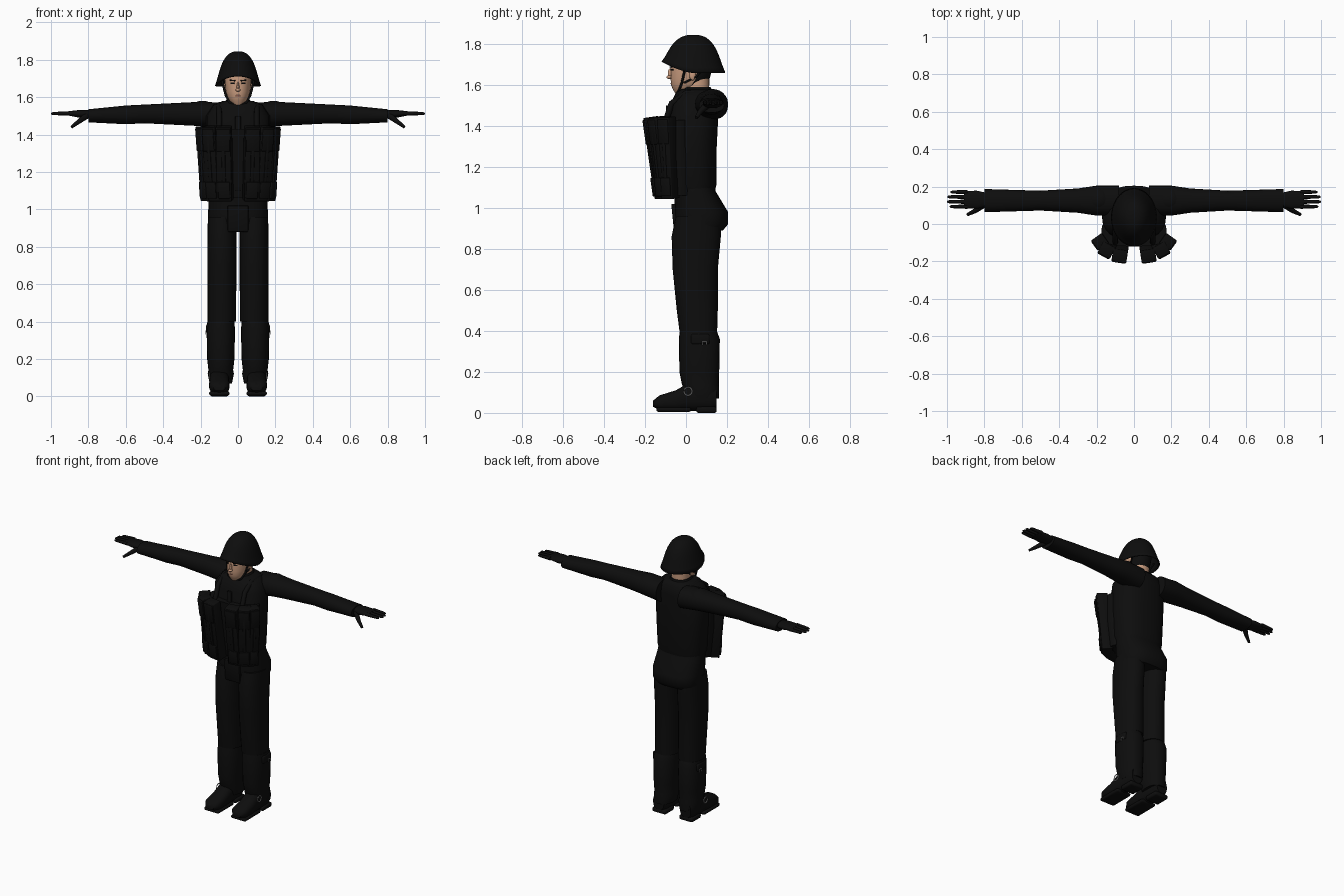
import bpy, bmesh
from math import sin, cos, pi, tau, copysign, radians
from mathutils import Vector, Euler, Matrix

if "Cube" in bpy.data.objects:
    bpy.data.objects.remove(bpy.data.objects["Cube"])


def material(name, *rgb):
    mat = bpy.data.materials.new(name)
    mat.use_nodes = True
    mat.diffuse_color = (*rgb, 1)
    shader = mat.node_tree.nodes["Principled BSDF"]
    shader.inputs["Base Color"].default_value = (*rgb, 1)
    shader.inputs["Roughness"].default_value = .9
    return mat


BLACK = material("black cloth", .004, .004, .004)
SKIN = material("skin", .58, .33, .21)
LIP = material("lip", .36, .15, .11)
METAL = material("grey metal", .35, .35, .35)


def finish(name, bm, mat, mirror=False):
    """Turn a bmesh into a smooth-shaded object, mirrored left to right if asked."""
    bmesh.ops.recalc_face_normals(bm, faces=bm.faces)
    mesh = bpy.data.meshes.new(name)
    bm.to_mesh(mesh)
    bm.free()
    mesh.materials.append(mat)
    part = bpy.data.objects.new(name, mesh)
    bpy.context.collection.objects.link(part)
    bpy.ops.object.select_all(action='DESELECT')
    part.select_set(True)
    bpy.context.view_layer.objects.active = part
    bpy.ops.object.shade_smooth_by_angle(angle=radians(50))
    if mirror:
        part.modifiers.new("mirror", 'MIRROR')
    return part


def bridge(bm, rings):
    """Join rings of points with quads and cap the last one."""
    loops = [[bm.verts.new(point) for point in ring] for ring in rings]
    for low, high in zip(loops, loops[1:]):
        for i in range(len(low)):
            bm.faces.new((low[i - 1], low[i], high[i], high[i - 1]))
    bm.faces.new(loops[-1])
    return loops


def loft(name, axis, side, sections, mat=BLACK, mirror=False, sides=24, power=2.2):
    """Skin rounded sections: place on axis, second centre, two radii.
    The first centre, side, is the same for all sections."""
    rings = []
    for place, centre, wide, deep in sections:
        ring = []
        for i in range(sides):
            c, s = cos(tau * i / sides), sin(tau * i / sides)
            point = [side + wide * copysign(abs(c) ** (2 / power), c),
                     centre + deep * copysign(abs(s) ** (2 / power), s)]
            point.insert("xyz".index(axis), place)
            ring.append(point)
        rings.append(ring)
    bm = bmesh.new()
    bm.faces.new(bridge(bm, rings)[0])
    return finish(name, bm, mat, mirror)


def tube(name, points, radius, mat=BLACK, taper=1, sides=8):
    """Mirrored round tube along a few points."""
    path = [Vector(p) for p in points]
    rings = []
    for k, p in enumerate(path):
        along = path[min(k + 1, len(path) - 1)] - path[max(k - 1, 0)]
        turn = along.to_track_quat('Z', 'Y')
        r = radius * (1 + (taper - 1) * k / (len(path) - 1))
        rings.append([p + turn @ Vector((r * cos(tau * i / sides), r * sin(tau * i / sides), 0))
                      for i in range(sides)])
    bm = bmesh.new()
    bm.faces.new(bridge(bm, rings)[0])
    return finish(name, bm, mat, mirror=True)


def box(name, loc, size, spin=(0, 0, 0), mirror=True, bevel=.004):
    bm = bmesh.new()
    bmesh.ops.create_cube(bm, size=1)
    bmesh.ops.scale(bm, vec=size, verts=bm.verts)
    bmesh.ops.bevel(bm, geom=bm.edges[:], offset=bevel, segments=2, affect='EDGES', profile=.5)
    bmesh.ops.transform(bm, matrix=Matrix.LocRotScale(Vector(loc), Euler(spin), None), verts=bm.verts)
    return finish(name, bm, BLACK, mirror)


def ellipsoid(name, loc, radii, mat=BLACK, mirror=False):
    bm = bmesh.new()
    bmesh.ops.create_uvsphere(bm, u_segments=20, v_segments=12, radius=1)
    bmesh.ops.transform(bm, matrix=Matrix.LocRotScale(Vector(loc), None, Vector(radii)), verts=bm.verts)
    return finish(name, bm, mat, mirror)


# Jacket with a pinched waist, flared tail and collar
loft("jacket_tail", 'z', 0, [(.89, .07, .15, .11), (.92, .075, .16, .13), (.98, .075, .16, .13),
                             (1.08, .045, .155, .1), (1.12, .04, .15, .1)], power=2.5)
loft("jacket_body", 'z', 0, [(1.08, .04, .15, .1), (1.12, .03, .16, .12), (1.3, .03, .17, .12),
                             (1.5, .04, .17, .12), (1.56, .05, .13, .1), (1.58, .05, .08, .08)], power=2.5)
loft("collar", 'z', 0, [(1.55, .045, .085, .09), (1.59, .05, .06, .07)])
box("front_flap", (0, -.055, .95), (.11, .02, .14), (.1, 0, 0), mirror=False)
box("front_closure", (0, -.09, 1.3), (.03, .015, .4), mirror=False)

# Sleeves with padded shoulders
loft("sleeve", 'x', .125, [(.08, 1.5, .08, .07), (.2, 1.51, .08, .065), (.3, 1.51, .065, .06),
                           (.5, 1.51, .053, .05), (.6, 1.505, .056, .05), (.8, 1.5, .062, .035)], mirror=True)
ellipsoid("shoulder_pad", (.19, .13, 1.52), (.08, .07, .06), mirror=True)

# Gloved hands, four fingers fanned by rule, and a drooping thumb
loft("glove_palm", 'x', .13, [(.78, 1.508, .035, .022), (.84, 1.51, .048, .022), (.91, 1.513, .047, .011)],
     mirror=True)
for k, name in enumerate(("index", "middle", "ring", "little")):
    y = .093 + .026 * k
    tip = 1 - .008 * abs(k - 1.4) ** 2
    tube(name + "_finger", [(.89, y, 1.513), (tip - .01, y, 1.512), (tip, y, 1.51)], .012, taper=.4)
tube("thumb", [(.81, .1, 1.5), (.85, .07, 1.47), (.89, .05, 1.44)], .018, taper=.45)

# Trousers: loose legs with a fold at the calf and a gathered cuff
loft("trouser_leg", 'z', .086, [(.96, .06, .075, .11), (.86, .05, .077, .12), (.7, .045, .078, .11),
                                (.5, .055, .076, .1), (.4, .06, .076, .092)], mirror=True)
loft("trouser_calf", 'z', .092, [(.4, .06, .072, .09), (.36, .065, .076, .1), (.2, .065, .073, .097),
                                 (.14, .07, .066, .09), (.12, .075, .07, .087), (.07, .08, .06, .08)],
     mirror=True)
box("calf_pocket", (.155, .07, .36), (.03, .09, .05), bevel=.008)

# Boots with separate sole and heel
loft("boot", 'y', .1, [(-.16, .045, .03, .015), (-.13, .05, .053, .035), (-.05, .06, .055, .05),
                       (.02, .08, .052, .07), (.12, .08, .05, .07), (.15, .075, .04, .05)],
     mirror=True, power=2.5)
box("boot_sole", (.1, -.06, .016), (.11, .17, .022), bevel=.01)
box("boot_heel", (.1, .1, .015), (.1, .1, .03), bevel=.01)

# Small metal buckles
ring = [(.153, .01 + .02 * cos(tau * i / 12), .105 + .02 * sin(tau * i / 12)) for i in range(13)]
tube("boot_buckle", ring, .003, METAL)
tube("calf_buckle", [(.172, y, z) for y, z in ((.08, .33), (.08, .35), (.1, .35), (.1, .33))], .002, METAL)

# Chest pouches lean forward at the top and wrap around the sides
for name, x, y, turn in (("inner", .072, -.142, .15), ("middle", .135, -.118, .5), ("outer", .168, -.085, .95)):
    spin = Euler((.146 * cos(turn), 0, turn))
    base, rot = Vector((x, y, 1.245)), spin.to_matrix()
    width = .083 - .018 * turn
    for part, across, out, up, deep, tall in (("pouch", 1, 0, 0, .068, .4), ("flap", .9, .033, .13, .014, .12),
                                              ("strap", .25, .034, 0, .012, .36),
                                              ("pocket", .8, .034, -.14, .018, .09)):
        box(name + "_pouch_" + part, base + rot @ Vector((0, -out, up)), (width * across, deep, tall), spin)

# Vest behind the pouches, with shoulder straps
loft("vest_panel", 'z', 0, [(1.06, -.03, .16, .06), (1.25, -.04, .175, .075), (1.43, -.045, .175, .075)], power=3)
tube("vest_strap", [(.1, -.1, 1.42), (.1, -.07, 1.51), (.1, 0, 1.56), (.1, .1, 1.56), (.1, .15, 1.45)], .015)

# Neck and head; faces at the back of the head are hair
loft("neck", 'z', 0, [(1.53, .05, .058, .062), (1.67, .055, .055, .06)], SKIN)
head = loft("head", 'z', 0, [(1.555, -.03, .02, .02), (1.58, -.01, .045, .055), (1.6, .005, .056, .078),
                             (1.63, .02, .066, .095), (1.7, .03, .072, .105), (1.76, .035, .068, .1)], SKIN)
head.data.materials.append(BLACK)
for face in head.data.polygons:
    if face.center.y > .045 and face.center.z > 1.61:
        face.material_index = 1
ellipsoid("ear", (.07, .032, 1.648), (.01, .016, .026), SKIN, mirror=True)
ellipsoid("nose_tip", (0, -.082, 1.638), (.013, .013, .009), SKIN)
ellipsoid("nose_bridge", (0, -.077, 1.655), (.007, .012, .026), SKIN)
ellipsoid("lips", (0, -.064, 1.607), (.02, .011, .007), LIP)
box("eyebrow", (.03, -.069, 1.689), (.032, .009, .006), (0, -.1, .5), bevel=.001)
box("eye", (.029, -.067, 1.674), (.023, .009, .007), (0, 0, .45), bevel=.001)

# Helmet: a dome with a flared rim that rises over the face
rings = []
for step in range(12):
    t = step / 12
    r = .105 * cos(t * pi / 2) ** .8 + .018 * (1 - t) ** 6
    ring = []
    for i in range(36):
        a = tau * i / 36
        lift = .055 * max(0, -sin(a)) ** 1.5 * (1 - t) ** 3
        ring.append((r * cos(a), .036 + 1.27 * r * sin(a), 1.66 + .185 * sin(t * pi / 2) + lift))
    rings.append(ring)
bm = bmesh.new()
bridge(bm, rings)
helmet = finish("helmet", bm, BLACK)
helmet.modifiers.new("shell", 'SOLIDIFY').thickness = .007

# Chin straps
tube("chin_strap", [(.088, 0, 1.7), (.066, -.02, 1.61), (.046, -.035, 1.572), (0, -.047, 1.553)], .006)
tube("rear_strap", [(.085, .09, 1.69), (.074, .05, 1.64), (.064, -.01, 1.61)], .005)
